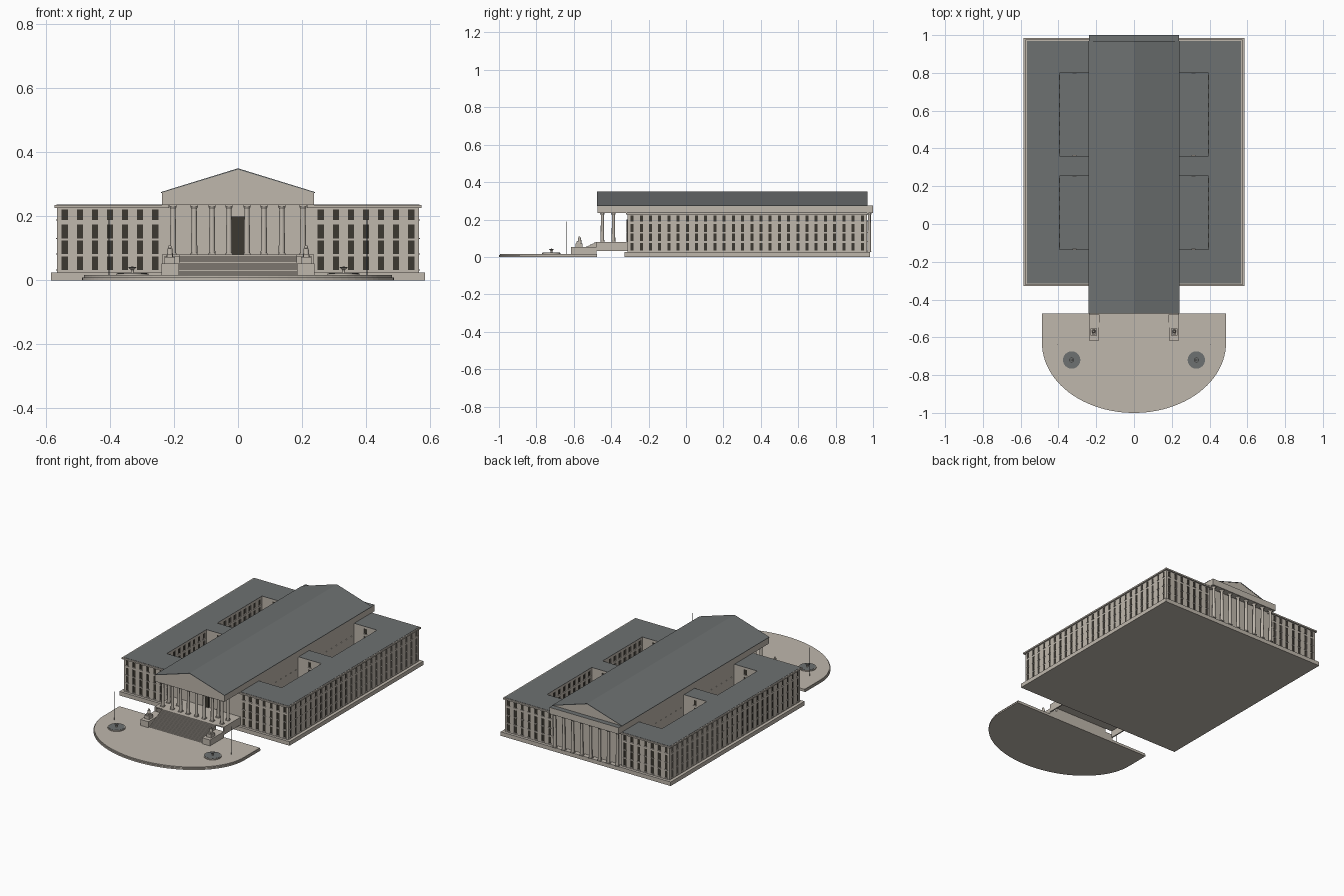
import bpy, bmesh, math
from mathutils import Matrix, Vector

cube = bpy.data.objects.get("Cube")
if cube:
    bpy.data.objects.remove(cube)


def material(name, r, g, b):
    m = bpy.data.materials.new(name)
    m.use_nodes = True
    m.diffuse_color = (r, g, b, 1)
    m.node_tree.nodes["Principled BSDF"].inputs["Base Color"].default_value = (r, g, b, 1)
    return m


STONE = material("warm stone", 0.52, 0.475, 0.415)
ROOF = material("slate grey", 0.155, 0.166, 0.167)
GLASS = material("dark window", 0.045, 0.04, 0.031)
METAL = material("pole grey", 0.10, 0.10, 0.10)


def finish(name, bm, *mats, smooth=False):
    me = bpy.data.meshes.new(name)
    bm.to_mesh(me)
    bm.free()
    for m in mats:
        me.materials.append(m)
    ob = bpy.data.objects.new(name, me)
    bpy.context.collection.objects.link(ob)
    if smooth:
        bpy.ops.object.select_all(action='DESELECT')
        ob.select_set(True)
        bpy.context.view_layer.objects.active = ob
        bpy.ops.object.shade_smooth_by_angle(angle=math.radians(40))
    return ob


def box(bm, x0, x1, y0, y1, z0, z1):
    mid = Vector((x0 + x1, y0 + y1, z0 + z1)) / 2
    size = Matrix.Diagonal((abs(x1 - x0), abs(y1 - y0), abs(z1 - z0), 1))
    bmesh.ops.create_cube(bm, size=1, matrix=Matrix.Translation(mid) @ size)


def cone(bm, x, y, z0, z1, r0, r1, sides=12):
    bmesh.ops.create_cone(bm, cap_ends=True, segments=sides, radius1=r0, radius2=r1,
                          depth=z1 - z0, matrix=Matrix.Translation((x, y, (z0 + z1) / 2)))


def box_part(name, mat, *dims):
    bm = bmesh.new()
    box(bm, *dims)
    return finish(name, bm, mat)


def prism(name, mat, points, axis, a, b):
    """Extrude a closed profile along y or z."""
    bm = bmesh.new()
    place = (lambda p: (p[0], a, p[1])) if axis == 'y' else (lambda p: (p[0], p[1], a))
    face = bm.faces.new([bm.verts.new(place(p)) for p in points])
    move = (0, b - a, 0) if axis == 'y' else (0, 0, b - a)
    new = bmesh.ops.extrude_face_region(bm, geom=[face])["geom"]
    bmesh.ops.translate(bm, vec=move, verts=[v for v in new if isinstance(v, bmesh.types.BMVert)])
    bmesh.ops.recalc_face_normals(bm, faces=bm.faces[:])
    return finish(name, bm, mat)


ROWS = [(0.034, 0.075), (0.084, 0.125), (0.132, 0.175), (0.19, 0.222)]


def facade(name, start, end, count, rows=ROWS, width=0.019, bottom=0.025, top=0.235):
    """Wall with recessed windows and sills; it faces right of the start-end walk."""
    s, e = Vector((*start, 0)), Vector((*end, 0))
    length, u = (e - s).length, (e - s).normalized()
    out = Vector((u.y, -u.x, 0))
    us, zs = [0], [bottom]
    for i in range(count):
        c = (i + 0.5) * length / count
        us += [c - width / 2, c + width / 2]
    for r in rows:
        zs += r
    us.append(length)
    zs.append(top)
    bm = bmesh.new()
    grid = [[bm.verts.new(s + u * a + Vector((0, 0, z))) for z in zs] for a in us]
    windows = []
    for i in range(len(us) - 1):
        for j in range(len(zs) - 1):
            f = bm.faces.new((grid[i][j], grid[i + 1][j], grid[i + 1][j + 1], grid[i][j + 1]))
            if i % 2 and j % 2:
                windows.append(f)
    panes = bmesh.ops.extrude_discrete_faces(bm, faces=windows)["faces"]
    for f in panes:
        f.material_index = 1
        bmesh.ops.translate(bm, vec=-out * 0.003, verts=f.verts[:])
    for i in range(1, len(us) - 1, 2):
        for z, _ in rows:
            a, b = s + u * (us[i] - 0.001), s + u * (us[i + 1] + 0.001) + out * 0.004
            box(bm, min(a.x, b.x), max(a.x, b.x), min(a.y, b.y), max(a.y, b.y), z - 0.003, z)
    finish(name, bm, STONE, GLASS)


# Main block: plinth, outer walls, courtyards
X, Y0, Y1, C = 0.565, -0.313, 0.967, 0.235
box_part("plinth", STONE, -0.584, 0.584, -0.329, 0.984, 0, 0.025)
facade("right_outer_wall", (X, Y0), (X, Y1), 26, width=0.016)
facade("left_outer_wall", (-X, Y1), (-X, Y0), 26, width=0.016)
COURTS = [(-0.135, 0.255), (0.36, 0.80)]
IN = 0.395
for side, sx in (("east", 1), ("west", -1)):
    lo, hi = sorted((sx * C, sx * X))
    facade(side + "_front_wall", (lo, Y0), (hi, Y0), 7)
    facade(side + "_back_wall", (hi, Y1), (lo, Y1), 7)
    lo, hi = sorted((sx * C, sx * IN))
    for k, (a, b) in enumerate(COURTS):
        tag = f"{side}_court_{k + 1}_"
        n = round((b - a) / 0.049)
        full = dict(width=0.023)
        plain = dict(rows=[(0.165, 0.175)], width=0.008)
        facade(tag + "high_x_wall", (hi, b), (hi, a), n, **(plain if sx < 0 else full))
        facade(tag + "low_x_wall", (lo, a), (lo, b), n, **(plain if sx > 0 else full))
        facade(tag + "back_wall", (lo, b), (hi, b), 1)
        facade(tag + "front_wall", (hi, a), (lo, a), 1)
        box_part(tag + "floor", ROOF, lo, hi, a, b, 0.025, 0.028)

    # Cornice and flat roof laid as strips around the courtyards
    for label, mat, edge, z0, z1 in (("cornice", STONE, 0.009, 0.226, 0.235),
                                     ("flat_roof", ROOF, 0.002, 0.235, 0.2365)):
        bm = bmesh.new()
        box(bm, sx * IN, sx * (X + edge), Y0 - edge, Y1 + edge, z0, z1)
        ys = [Y0 - edge] + [y for c in COURTS for y in c] + [Y1 + edge]
        for a, b in zip(ys[::2], ys[1::2]):
            box(bm, sx * (C - 0.02), sx * IN, a, b, z0, z1)
        finish(f"{side}_{label}", bm, mat)

# Central hall with beam, gable and pitched roof
box_part("central_hall", STONE, -C, C, -0.312, 0.955, 0.025, 0.24)
beam = box_part("entablature", STONE, -0.238, 0.238, -0.473, 1.0, 0.235, 0.275)
beam.data.materials.append(ROOF)
for f in beam.data.polygons:
    f.material_index = int(f.normal.z > 0.5)
prism("gable", STONE, [(-0.234, 0.275), (0.234, 0.275), (0, 0.346)], 'y', -0.473, 0.968)
prism("pitched_roof", ROOF, [(-0.24, 0.273), (0, 0.346), (0.24, 0.273),
                             (0.24, 0.276), (0, 0.35), (-0.24, 0.276)], 'y', -0.475, 0.97)
box_part("door", GLASS, -0.021, 0.021, -0.317, -0.31, 0.08, 0.2)


# Columns of the portico and of the rear front
def column(bm, x, y, z0, z1):
    box(bm, x - 0.011, x + 0.011, y - 0.011, y + 0.011, z0, z0 + 0.005)
    cone(bm, x, y, z0 + 0.005, z1 - 0.012, 0.010, 0.008)
    cone(bm, x, y, z1 - 0.012, z1 - 0.004, 0.008, 0.012)
    box(bm, x - 0.011, x + 0.011, y - 0.011, y + 0.011, z1 - 0.004, z1)


bm = bmesh.new()
for sx in (-1, 1):
    for x in (0.028, 0.081, 0.137, 0.203):
        column(bm, sx * x, -0.447, 0.08, 0.235)
    for x in (0.137, 0.203):
        column(bm, sx * x, -0.388, 0.08, 0.235)
finish("portico_columns", bm, STONE, smooth=True)
bm = bmesh.new()
for i in range(8):
    column(bm, -0.215 + i * 0.43 / 7, 0.98, 0.025, 0.235)
finish("rear_columns", bm, STONE, smooth=True)

# Portico floor, hollow beneath, and stairs
bm = bmesh.new()
box(bm, -0.238, 0.238, -0.478, -0.312, 0.074, 0.08)
for sx in (-1, 1):
    box(bm, sx * 0.23, sx * 0.238, -0.478, -0.312, 0.032, 0.074)
finish("portico_floor", bm, STONE)
STEPS = 18
bm = bmesh.new()
for i in range(STEPS):
    box(bm, -0.184, 0.184, -0.605 + i * 0.127 / STEPS, -0.478,
        0.015 + i * 0.065 / STEPS, 0.015 + (i + 1) * 0.065 / STEPS)
finish("stairs", bm, STONE)


# Rounded forecourt in two low tiers
def forecourt(name, grow, z0, z1):
    pts = [(0.478 + grow, -0.475)]
    for i in range(49):
        t = math.pi * i / 48
        pts.append(((0.478 + grow) * math.cos(t), -0.63 - (0.361 + grow) * math.sin(t)))
    pts.append((-0.478 - grow, -0.475))
    prism(name, STONE, pts, 'z', z0, z1)


forecourt("forecourt_lower", 0.009, 0, 0.009)
forecourt("forecourt_upper", 0.004, 0.009, 0.016)

# Paired pieces: stair blocks, statues, fountains, flagpoles
for side, sx in (("left", 1), ("right", -1)):
    box_part(side + "_stair_block", STONE, sx * 0.184, sx * 0.239, -0.616, -0.478, 0.016, 0.053)
    x, y = sx * 0.213, -0.572
    bm = bmesh.new()
    box(bm, x - 0.016, x + 0.016, y - 0.019, y + 0.019, 0.053, 0.073)
    box(bm, x - 0.009, x + 0.009, y - 0.013, y + 0.008, 0.073, 0.083)
    cone(bm, x, y + 0.003, 0.073, 0.1, 0.011, 0.008, 10)
    bmesh.ops.create_uvsphere(bm, u_segments=10, v_segments=6, radius=0.006,
                              matrix=Matrix.Translation((x, y + 0.002, 0.104)))
    finish(side + "_statue", bm, STONE, smooth=True)

    x, y = sx * 0.33, -0.72
    bm = bmesh.new()
    cone(bm, x, y, 0.016, 0.022, 0.05, 0.05, 32)
    cone(bm, x, y, 0.022, 0.036, 0.005, 0.005)
    cone(bm, x, y, 0.033, 0.04, 0.005, 0.013, 20)
    cone(bm, x, y, 0.04, 0.045, 0.004, 0.002)
    finish(side + "_fountain", bm, STONE, smooth=True)
    bm = bmesh.new()
    cone(bm, x, y, 0.021, 0.023, 0.046, 0.046, 32)
    cone(bm, x, y, 0.04, 0.041, 0.012, 0.012, 20)
    finish(side + "_fountain_water", bm, ROOF)

    bm = bmesh.new()
    cone(bm, sx * 0.403, -0.64, 0.016, 0.19, 0.0014, 0.0011, 8)
    finish(side + "_flagpole", bm, METAL)
